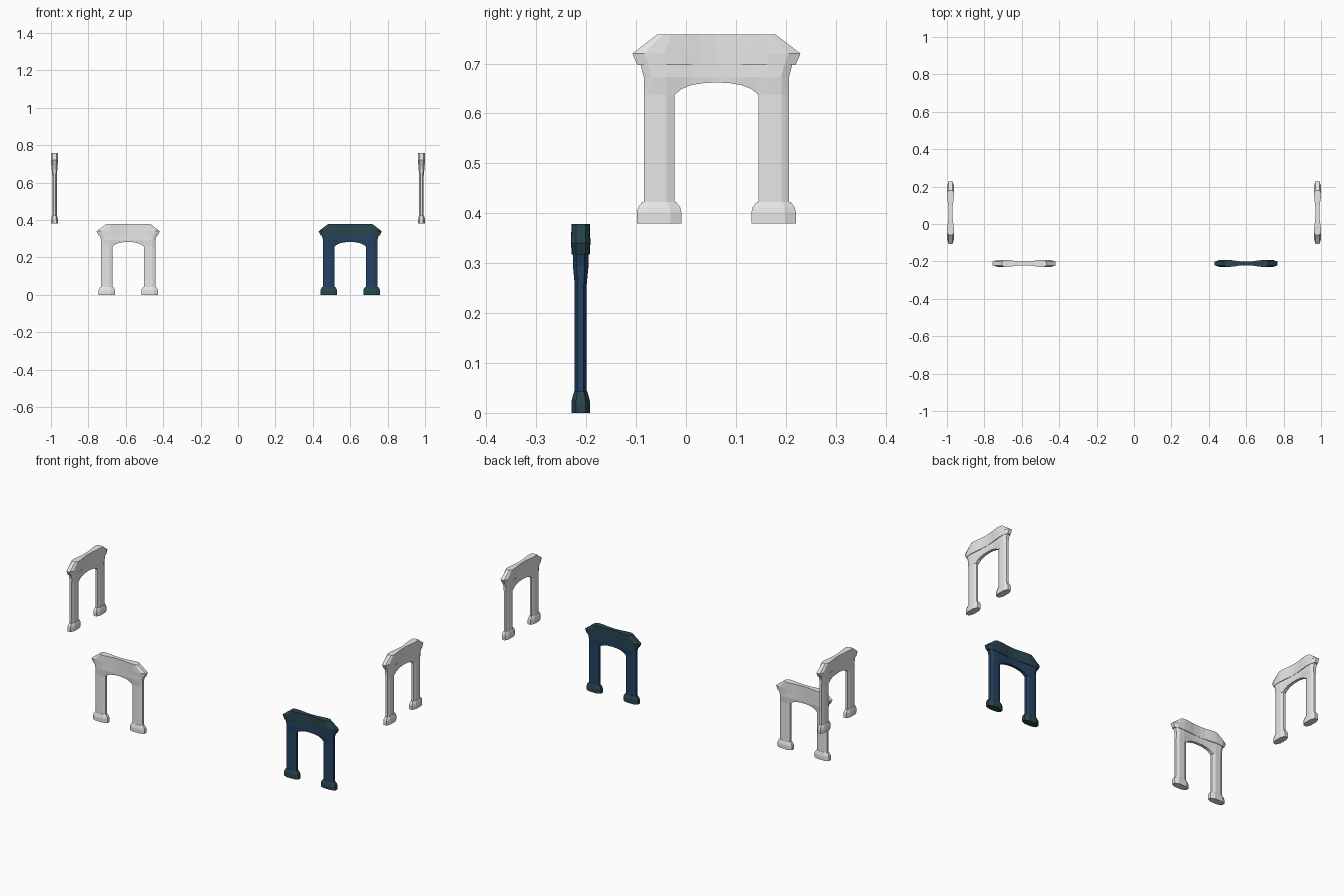
import bpy, bmesh, math
from mathutils import Matrix

if "Cube" in bpy.data.objects:
    bpy.data.objects.remove(bpy.data.objects["Cube"])


def material(name, rgb):
    m = bpy.data.materials.new(name)
    m.diffuse_color = (*rgb, 1)
    m.use_nodes = True
    m.node_tree.nodes["Principled BSDF"].inputs["Base Color"].default_value = m.diffuse_color
    return m


GREY = material("pale grey", (0.8, 0.8, 0.8))
NAVY = material("navy blue", (0.018, 0.055, 0.125))
TEAL = material("dark teal", (0.021, 0.061, 0.076))


def make_object(name, bm, mat, place):
    bmesh.ops.recalc_face_normals(bm, faces=bm.faces)
    me = bpy.data.meshes.new(name)
    bm.to_mesh(me)
    bm.free()
    me.materials.append(mat)
    ob = bpy.data.objects.new(name, me)
    ob.matrix_world = place
    bpy.context.collection.objects.link(ob)
    return ob


def octagon_stack(name, cx, tiers, mat, place):
    """Flattened octagonal column; tiers are (height, half width, half depth)."""
    bm = bmesh.new()
    rings = []
    for z, w, d in tiers:
        corners = [(1, .5), (.5, 1), (-.5, 1), (-1, .5), (-1, -.5), (-.5, -1), (.5, -1), (1, -.5)]
        rings.append([bm.verts.new((cx + a * w, b * d, z)) for a, b in corners])
    for lo, hi in zip(rings, rings[1:]):
        for i in range(8):
            bm.faces.new((lo[i], lo[(i + 1) % 8], hi[(i + 1) % 8], hi[i]))
    bm.faces.new(rings[0])
    bm.faces.new(rings[-1])
    return make_object(name, bm, mat, place)


def waisted_beam(name, levels, mat, place):
    """Beam from half outlines (x, half depth, z), centre to end, mirrored in x and y."""
    bm = bmesh.new()
    front, back = [], []
    for half in levels:
        full = [(-x, d, z) for x, d, z in reversed(half[1:])] + half
        front.append([bm.verts.new((x, -d, z)) for x, d, z in full])
        back.append([bm.verts.new((x, d, z)) for x, d, z in full])
    n = len(front[0])
    for side in (front, back):
        for lo, hi in zip(side, side[1:]):
            for i in range(n - 1):
                bm.faces.new((lo[i], lo[i + 1], hi[i + 1], hi[i]))
    for k in (0, len(levels) - 1):          # underside and top
        for i in range(n - 1):
            bm.faces.new((front[k][i], front[k][i + 1], back[k][i + 1], back[k][i]))
    for k in range(len(levels) - 1):        # ends
        for i in (0, n - 1):
            bm.faces.new((front[k][i], back[k][i], back[k + 1][i], front[k + 1][i]))
    return make_object(name, bm, mat, place)


FOOT = [(0, .0445, .0187), (.022, .0445, .0187), (.032, .042, .0165), (.043, .034, .013)]
LEG = [(.04, .0305, .012), (.257, .0305, .012)]

# arched band: soffit curve between the legs, flat over them
SOFFIT = [(0, .0075, .282), (.025, .008, .281), (.05, .0085, .277), (.07, .009, .269),
          (.0845, .009, .257), (.1, .012, .257), (.13, .012, .257), (.1455, .006, .257)]
BAND_D = [.0085, .009, .0105, .0125, .014, .0155, .0155, .008]
BAND_MID = [(x, d, .293) for (x, _, _), d in zip(SOFFIT, BAND_D)]
BAND_TOP = [(x * 1.045, d, .318) for (x, _, _), d in zip(SOFFIT, BAND_D)]

# top slab: waisted in plan, sloped at the ends
SLAB = [(0, .0095), (.035, .0115), (.07, .0165), (.105, .0193), (.145, .018), (.1685, .0097)]
SLAB_LOW = [(x * .94, d * .95, .317) for x, d in SLAB]
SLAB_MID = [(x, d, .34) for x, d in SLAB]
SLAB_TOP = [(x * .71, d, .378) for x, d in SLAB]
SLAB_TOP = [(0, .0095, .378), (.035, .0115, .378), (.065, .0158, .378),
            (.09, .0187, .378), (.108, .0175, .378), (.119, .0097, .378)]


def arch(label, x, y, z, turn, body, trim):
    place = Matrix.Translation((x, y, z)) @ Matrix.Rotation(turn, 4, 'Z')
    for s, side in ((-1, "left"), (1, "right")):
        octagon_stack(f"{label}_{side}_foot", s * .1147, FOOT, trim, place)
        octagon_stack(f"{label}_{side}_leg", s * .115, LEG, body, place)
    waisted_beam(f"{label}_arched_band", [SOFFIT, BAND_MID, BAND_TOP], body, place)
    waisted_beam(f"{label}_top_slab", [SLAB_LOW, SLAB_MID, SLAB_TOP], trim, place)


# two low arches facing front, two raised arches facing sideways
arch("front_left_arch", -.587, -.211, 0, 0, GREY, GREY)
arch("front_right_arch", .6, -.211, 0, 0, NAVY, TEAL)
arch("side_left_arch", -.981, .061, .38, math.pi / 2, GREY, GREY)
arch("side_right_arch", .981, .061, .38, math.pi / 2, GREY, GREY)
